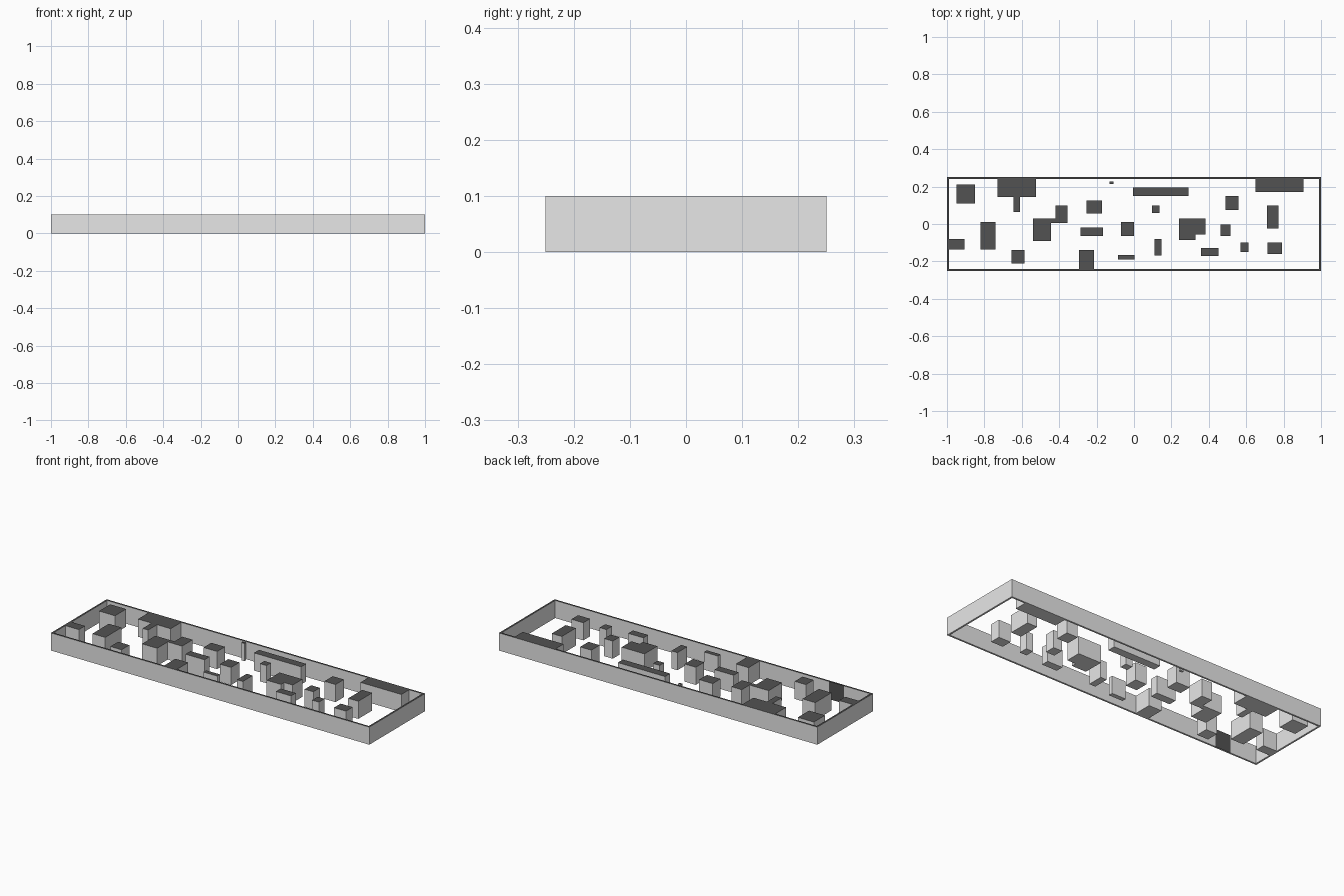
import bpy, bmesh

if "Cube" in bpy.data.objects:
    bpy.data.objects.remove(bpy.data.objects["Cube"])

H = 0.10      # wall and block height
T = 0.01      # wall thickness


def make_mat(name, v):
    m = bpy.data.materials.new(name)
    m.diffuse_color = (v, v, v, 1)
    m.use_nodes = True
    m.node_tree.nodes["Principled BSDF"].inputs["Base Color"].default_value = m.diffuse_color
    return m


GREY = make_mat("light grey", 0.8)
DARK = make_mat("dark grey", 0.084)


def prism(name, outline):
    """Extrude a counter-clockwise outline to full height; top faces are dark."""
    bm = bmesh.new()
    base = bm.faces.new([bm.verts.new((x, y, 0)) for x, y in outline])
    ext = bmesh.ops.extrude_face_region(bm, geom=[base], use_keep_orig=True)
    top = [g for g in ext["geom"] if isinstance(g, bmesh.types.BMVert)]
    bmesh.ops.translate(bm, verts=top, vec=(0, 0, H))
    bmesh.ops.recalc_face_normals(bm, faces=bm.faces)
    for f in bm.faces:
        f.material_index = 1 if f.calc_center_median().z > H - 1e-4 else 0
    me = bpy.data.meshes.new(name)
    bm.to_mesh(me)
    bm.free()
    me.materials.append(GREY)
    me.materials.append(DARK)
    ob = bpy.data.objects.new(name, me)
    bpy.context.collection.objects.link(ob)
    return ob


def block(name, x0, x1, y0, y1):
    return prism(name, [(x0, y0), (x1, y0), (x1, y1), (x0, y1)])


# Boundary walls
W = 0.25 - T
block("back_wall", -1, 1, W, 0.25)
block("left_wall", -1, -1 + T, -W, W)
block("right_wall", 1 - T, 1, -W, W)

# Front wall, its inner side split to give a dark doorway panel
front = prism("front_wall", [(-1, -0.25), (1, -0.25), (1, -W),
                             (-0.73, -W), (-0.825, -W), (-1, -W)])
for p in front.data.polygons:
    if p.normal.y > 0.9 and -0.83 < p.center.x < -0.72:
        p.material_index = 1

# Rectangular blocks inside the enclosure: x0, x1, y0, y1
BLOCKS = [
    (-.95, -.85, .11, .21), (-.82, -.74, -.135, .012),
    (-1 + T, -.905, -.135, -.08), (-.655, -.585, -.21, -.14),
    (-.255, -.17, .055, .125), (-.285, -.165, -.065, -.02),
    (-.295, -.215, -W, -.14), (-.13, -.11, .215, .228),
    (-.005, .292, .15, .195), (.095, .137, .06, .10),
    (-.07, 0, -.063, .012), (.11, .148, -.168, -.08),
    (-.085, .003, -.19, -.165), (.357, .452, -.17, -.127),
    (.49, .56, .075, .15), (.463, .517, -.063, -.004),
    (.57, .613, -.15, -.10), (.71, .773, -.025, .10),
    (.715, .79, -.16, -.10), (.65, .907, .17, W),
]
for i, b in enumerate(BLOCKS, 1):
    block(f"block_{i:02d}", *b)

# Stepped blocks
prism("stemmed_block", [(-.73, .145), (-.645, .145), (-.645, .065), (-.61, .065),
                        (-.61, .145), (-.525, .145), (-.525, W), (-.73, W)])
prism("zigzag_block", [(-.54, -.09), (-.445, -.09), (-.445, .005), (-.355, .005),
                       (-.355, .10), (-.42, .10), (-.42, .03), (-.54, .03)])
prism("notched_block", [(.24, -.085), (.33, -.085), (.33, -.057), (.383, -.057),
                        (.383, .03), (.24, .03)])
